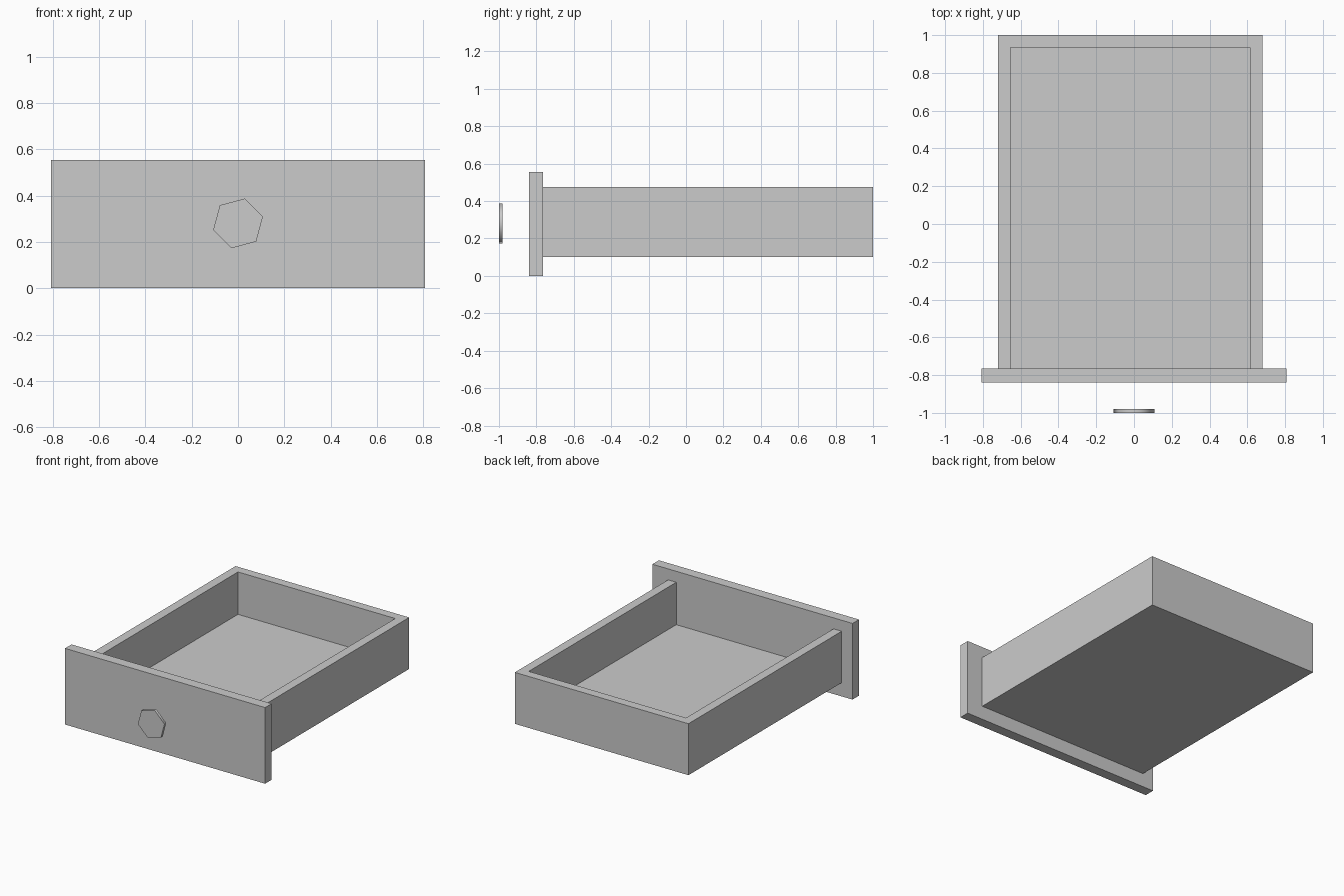
import bpy
import math

cube = bpy.data.objects.get("Cube")
if cube:
    bpy.data.objects.remove(cube, do_unlink=True)

grey = bpy.data.materials.new("light_grey")
grey.use_nodes = True
colour = (0.6, 0.6, 0.6, 1)
grey.diffuse_color = colour
grey.node_tree.nodes["Principled BSDF"].inputs["Base Color"].default_value = colour


def box(name, low, high):
    """Axis-aligned box between two corners."""
    centre = [(a + b) / 2 for a, b in zip(low, high)]
    bpy.ops.mesh.primitive_cube_add(size=1, location=centre)
    obj = bpy.context.object
    obj.name = name
    obj.scale = [b - a for a, b in zip(low, high)]
    bpy.ops.object.transform_apply(location=False, rotation=False, scale=True)
    obj.data.materials.append(grey)
    return obj


# Drawer tray: a solid block hollowed out from above and at the front
front, back = -0.765, 1.0
bottom, rim, wall = 0.10, 0.475, 0.066
left, right = 0.68, -0.72
tray = box("drawer_tray", (right, front, bottom), (left, back, rim))
hollow = box("tray_hollow_cutter", (right + wall, front - 0.2, bottom + wall),
             (left - wall, back - wall, rim + 0.2))
cut = tray.modifiers.new("hollow", 'BOOLEAN')
cut.object = hollow
cut.operation = 'DIFFERENCE'
cut.solver = 'EXACT'
bpy.context.view_layer.objects.active = tray
bpy.ops.object.modifier_apply(modifier=cut.name)
bpy.data.objects.remove(hollow, do_unlink=True)

# Front panel closing the tray
box("front_panel", (-0.807, front - 0.075, 0), (0.807, front, 0.555))

# Six-sided knob disc standing clear of the panel
bpy.ops.mesh.primitive_cylinder_add(vertices=6, radius=0.111, depth=0.02,
                                    location=(0, -0.99, 0.28))
knob = bpy.context.object
knob.name = "knob"
knob.rotation_euler = (math.radians(90), math.radians(15), 0)
bpy.ops.object.transform_apply(location=False, rotation=True, scale=False)
knob.data.materials.append(grey)
bpy.ops.object.shade_smooth_by_angle(angle=math.radians(65))
